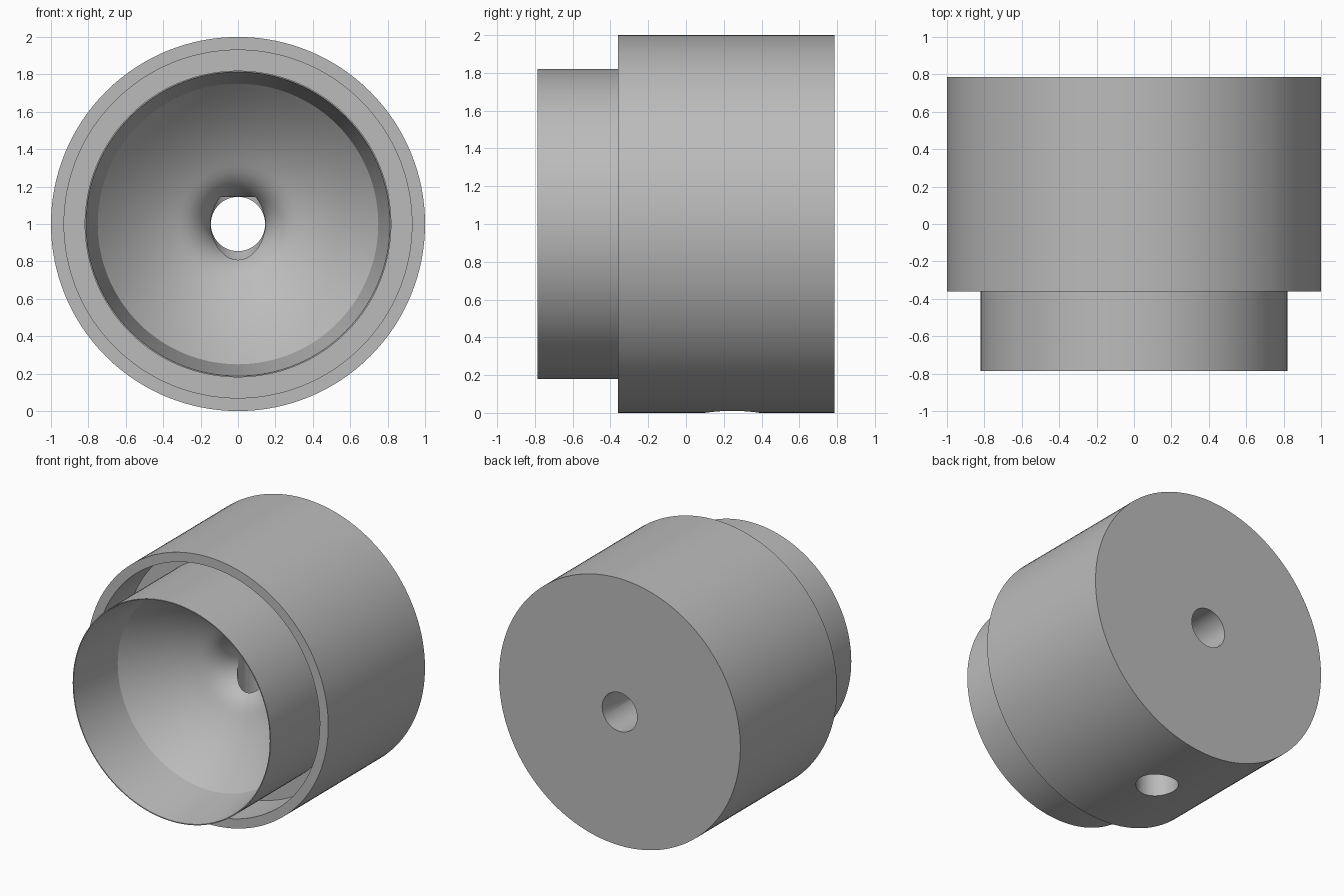
import bpy, bmesh, math
from mathutils import Matrix, Vector

old = bpy.data.objects.get("Cube")
if old:
    bpy.data.objects.remove(old, do_unlink=True)

SEGMENTS = 128
CENTRE_Z = 1.0
BORE = 0.145

grey = bpy.data.materials.new("plain grey")
grey.use_nodes = True
colour = (0.5, 0.5, 0.5, 1)
grey.diffuse_color = colour
grey.node_tree.nodes["Principled BSDF"].inputs["Base Color"].default_value = colour


def add_object(name, bm):
    bmesh.ops.recalc_face_normals(bm, faces=bm.faces)
    mesh = bpy.data.meshes.new(name)
    bm.to_mesh(mesh)
    bm.free()
    mesh.materials.append(grey)
    obj = bpy.data.objects.new(name, mesh)
    bpy.context.collection.objects.link(obj)
    return obj


def lathe(name, profile):
    """Revolve a closed (radius, y) profile about the front-to-back axis."""
    bm = bmesh.new()
    rings = []
    for i in range(SEGMENTS):
        a = math.tau * i / SEGMENTS
        rings.append([bm.verts.new((r * math.sin(a), y, CENTRE_Z + r * math.cos(a)))
                      for r, y in profile])
    n = len(profile)
    for i in range(SEGMENTS):
        p, q = rings[i], rings[(i + 1) % SEGMENTS]
        for j in range(n):
            k = (j + 1) % n
            bm.faces.new((p[j], p[k], q[k], q[j]))
    return add_object(name, bm)


# Outer shell, ring groove and protruding tube with a thin lip
shell = [(BORE, 0.785), (1, 0.785), (1, -0.36), (0.93, -0.36), (0.93, 0),
         (0.82, 0), (0.82, -0.785), (0.813, -0.785)]
# Parabolic bowl from the tapered tube wall
bowl = [(r, 0.075 - 0.76 * r * r)
        for r in (0.75 - 0.4 * i / 12 for i in range(13))]
# Rounded throat leading into the bore
throat = [(0.31, 0.002), (0.275, 0.02), (0.24, 0.045), (0.212, 0.073),
          (0.19, 0.102), (0.172, 0.132), (0.158, 0.165), (0.149, 0.2), (BORE, 0.24)]
body = lathe("cup_body", shell + bowl + throat)

# Cross hole drilled up from the underside into the bore
drill_bottom, drill_top = -0.2, CENTRE_Z + BORE
bm = bmesh.new()
bmesh.ops.create_cone(
    bm, cap_ends=True, segments=64, radius1=BORE, radius2=BORE,
    depth=drill_top - drill_bottom,
    matrix=Matrix.Translation(Vector((0, 0.245, (drill_top + drill_bottom) / 2))))
drill = add_object("drill_cutter", bm)
drill.hide_render = True

cut = body.modifiers.new("cross_hole", "BOOLEAN")
cut.operation = "DIFFERENCE"
cut.solver = "EXACT"
cut.object = drill

bpy.ops.object.select_all(action="DESELECT")
body.select_set(True)
bpy.context.view_layer.objects.active = body
bpy.ops.object.modifier_apply(modifier=cut.name)
bpy.data.objects.remove(drill, do_unlink=True)
bpy.ops.object.shade_smooth_by_angle(angle=math.radians(30))
